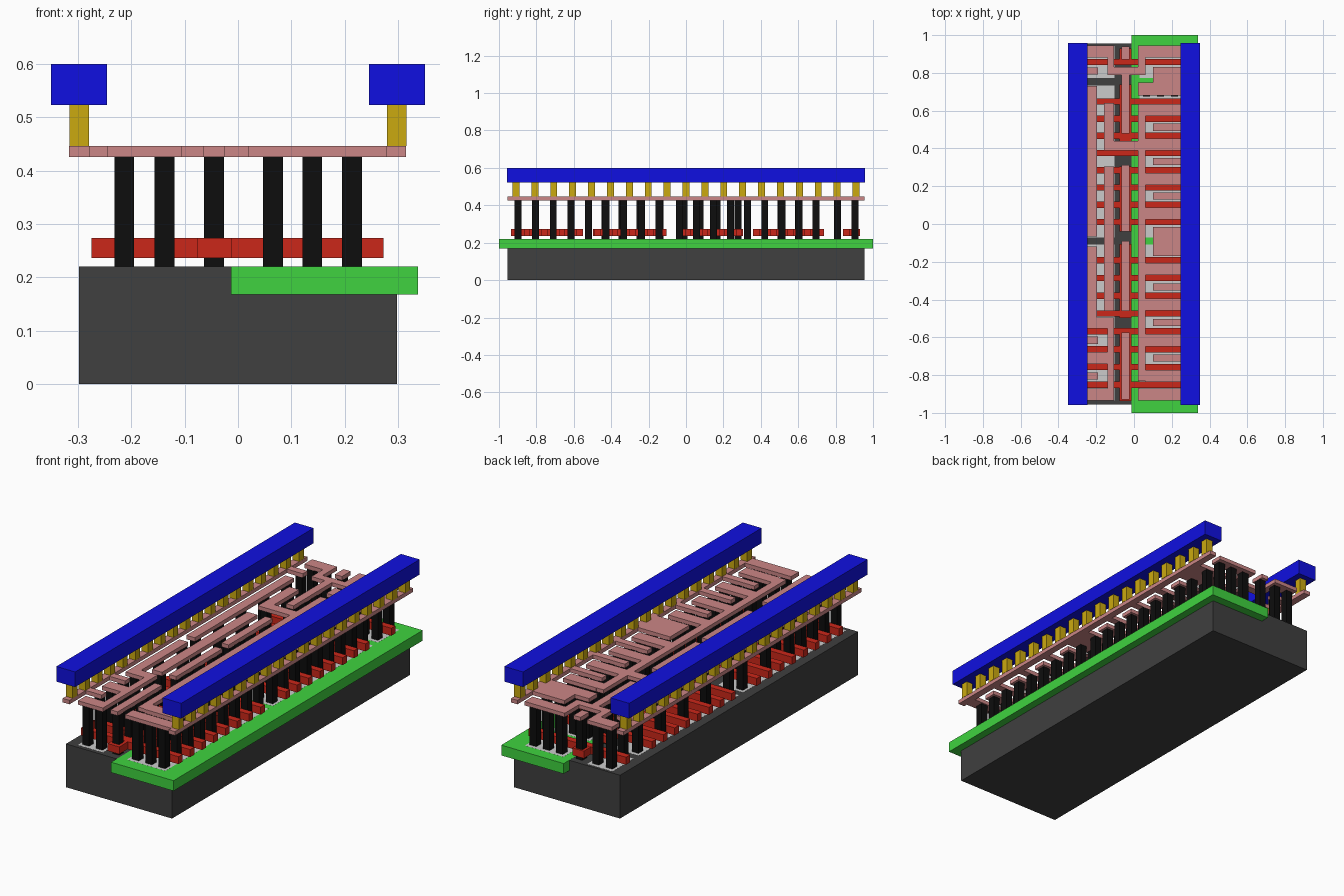
import bpy, bmesh

def mat(name, rgb):
    m = bpy.data.materials.new(name)
    m.diffuse_color = (*rgb, 1)
    return m

def boxes(name, items, z0, z1, material):
    """One object from a list of (x0, x1, y0, y1) boxes sharing a height band."""
    bm = bmesh.new()
    for x0, x1, y0, y1 in items:
        vs = bmesh.ops.create_cube(bm, size=1)['verts']
        for v in vs:
            v.co = ((x0 + x1) / 2 + v.co.x * (x1 - x0),
                    (y0 + y1) / 2 + v.co.y * (y1 - y0),
                    (z0 + z1) / 2 + v.co.z * (z1 - z0))
    me = bpy.data.meshes.new(name)
    bm.to_mesh(me)
    bm.free()
    ob = bpy.data.objects.new(name, me)
    bpy.context.collection.objects.link(ob)
    me.materials.append(material)
    return ob

def square(x, y, s=0.037):
    return (x - s / 2, x + s / 2, y - s / 2, y + s / 2)

grey = mat("dark_grey", (0.05, 0.05, 0.05))
green = mat("green", (0.05, 0.65, 0.05))
white = mat("light_grey", (0.8, 0.8, 0.8))
red = mat("red", (0.6, 0.02, 0.01))
black = mat("black", (0.004, 0.004, 0.004))
pink = mat("pink", (0.6, 0.24, 0.24))
gold = mat("gold", (0.6, 0.4, 0.005))
blue = mat("blue", (0.005, 0.005, 0.75))

# Contact and gate rows along y: two runs of eight gates, plus a single gate
P = 0.0942
C = [-0.898 + P * i for i in range(9)]
D = [-0.035 + 0.0912 * i for i in range(9)]
E0, E1 = 0.81, 0.904
gates = [(a + b) / 2 for run in (C, D, [E0, E1]) for a, b in zip(run, run[1:])]

# Substrate, well and flush diffusion areas
boxes("substrate", [(-0.298, 0.298, -0.955, 0.955)], 0, 0.22, grey)
boxes("well", [(-0.013, 0.338, -1, 1)], 0.168, 0.2203, green)
spans = [(-0.935, -0.108), (-0.072, 0.732), (0.772, 0.942)]
boxes("diffusion", [(x0, x1, a, b) for a, b in spans
                    for x0, x1 in ((-0.246, -0.104), (0.03, 0.246))], 0.2, 0.2206, white)

# Gate bars and the pads that join each group
pads = [(-0.936, -0.55), (-0.497, -0.105), (-0.04, 0.305), (0.36, 0.738), (0.845, 0.93)]
boxes("gate_bars", [(-0.275, 0.273, y - 0.0165, y + 0.0165) for y in gates], 0.236, 0.274, red)
boxes("gate_pads", [(-0.077, -0.012, a, b) for a, b in pads], 0.2365, 0.2735, red)

# Contact pillars
pillars = []
NO, NI, PI, PM, PO = -0.2135, -0.138, 0.0655, 0.1395, 0.214
for run in (C, D):
    for i, y in enumerate(run):
        pillars += [(PM, y), (PO, y)]
        if i % 2:
            pillars.append((PI, y))
for i, y in enumerate(C):
    if i in (0, 2, 4):
        pillars += [(NO, y), (NI, y)]
    else:
        pillars.append((NO if i in (1, 3, 6, 8) else NI, y))
pillars += [(NI if i % 2 else NO, y) for i, y in enumerate(D)]
pillars += [(PI, C[0]), (PI, D[8]), (NO, E0), (PM, E0), (PO, E0)]
pillars += [(x, E1) for x in (NO, NI, PI, PM, PO)]
poly_rows = C[:4] + [-0.433, -0.342, -0.246, -0.14, -0.01, 0.075, 0.165, 0.278,
                     0.508, 0.6, 0.695, E1]
pillars += [(-0.045, y) for y in poly_rows]
boxes("contact_pillars", [square(x, y) for x, y in pillars], 0.22, 0.426, black)

# Local wiring: supply rails, fingers, strips
L0, L1, R1 = -0.245, -0.105, 0.245
w = []
w += [(-0.317, -0.279, -0.955, 0.955), (0.279, 0.315, -0.955, 0.955)]
f = 0.0186
w += [(0.1, 0.28, y - f, y + f) for y in (C[2], C[4], C[6], D[2], D[4], D[6])]
w += [(0.1, 0.28, -0.17, -0.015), (0.02, 0.28, -0.935, -0.872)]
w += [(0.1, 0.28, 0.68, 0.832), (0.02, 0.1, 0.68, 0.75)]
w += [(-0.28, -0.19, y - f, y + f) for y in (C[1], C[3], E0)]
# output net
w += [(0.02, 0.06, -0.832, 0.634), (-0.16, 0.02, 0.388, 0.44), (-0.16, L1, 0.44, 0.64)]
w += [(0.06, R1, run[i] - 0.032, run[i] + 0.032) for run in (C, D) for i in (1, 3, 5, 7)]
# series nets
w += [(-0.14, L1, -0.935, -0.495), (L0, -0.14, -0.935, -0.872),
      (L0, -0.14, C[2] - 0.032, C[2] + 0.032), (L0, -0.14, -0.552, -0.495),
      (L0, -0.197, -0.495, -0.12), (L0, -0.197, -0.065, 0.73), (-0.16, L1, -0.46, 0.305)]
# single-gate net and input strips
w += [(L0, -0.14, 0.882, 0.945), (-0.14, L1, 0.79, 0.945), (L1, 0.02, 0.79, 0.83),
      (0.02, 0.06, 0.79, 0.945), (0.06, R1, 0.882, 0.945), (-0.065, -0.025, 0.48, 0.79)]
w += [(-0.065, -0.025, a, b) for a, b in
      ((0.87, 0.94), (-0.04, 0.312), (-0.46, -0.09), (-0.93, -0.575))]
boxes("local_wiring", w, 0.426, 0.446, pink)

# Vias and top supply rails on both sides
for side, s in (("left", -1), ("right", 1)):
    boxes(side + "_vias", [square(s * 0.298, 0.101 * i) for i in range(-9, 10)],
          0.446, 0.523, gold)
    boxes(side + "_top_rail", [(s * 0.298 - 0.0525, s * 0.298 + 0.0525, -0.957, 0.957)],
          0.523, 0.6, blue)
